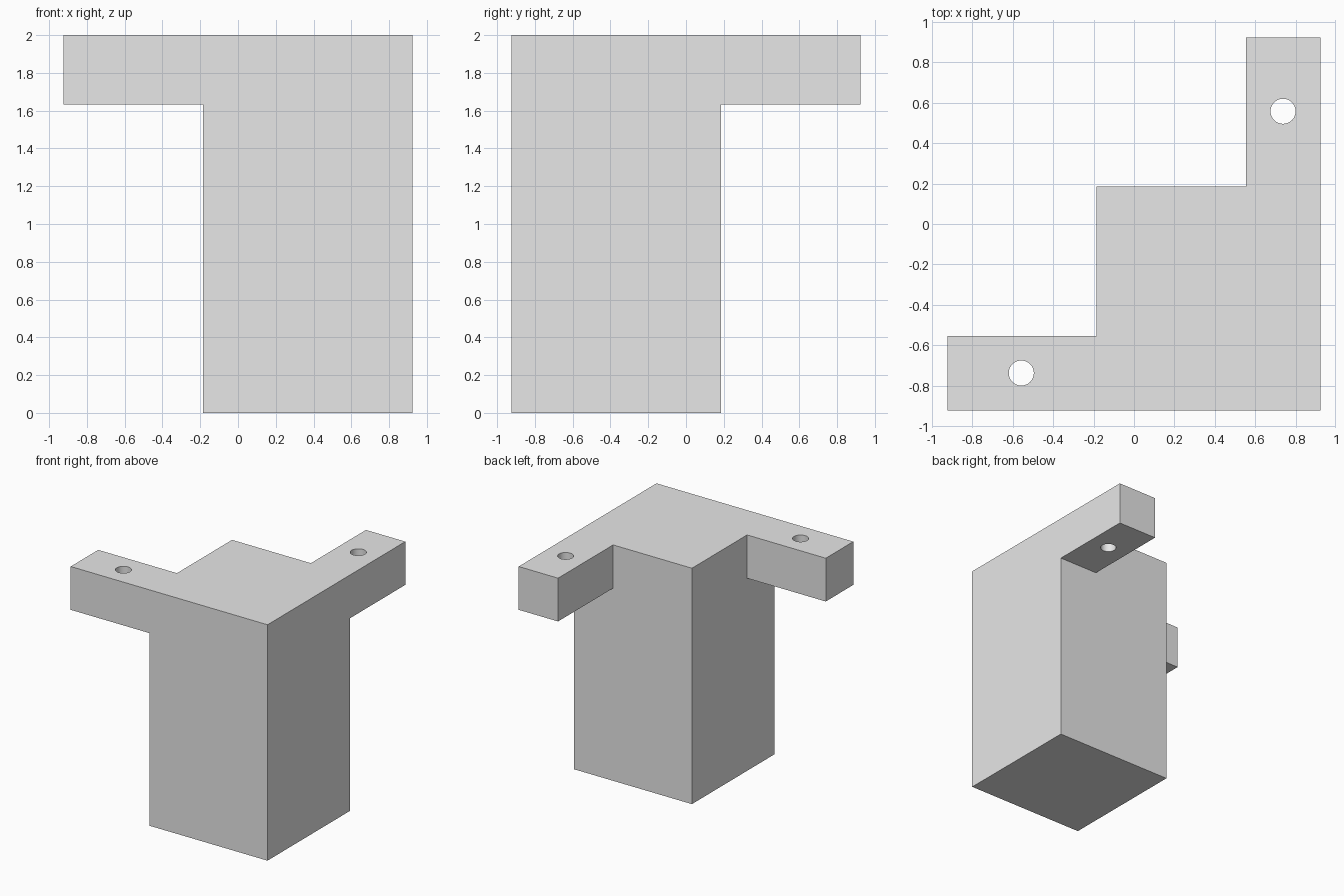
import bpy
import bmesh
from mathutils import Vector

cube = bpy.data.objects.get("Cube")
if cube:
    bpy.data.objects.remove(cube, do_unlink=True)

HALF = 0.923      # half of the overall width
INNER = 0.185     # inner faces of the post
ARM = 0.554       # inner faces of the arms
UNDER = 1.633     # underside of the arms
TOP = 2.0
HOLE_RADIUS = 0.062

grey = bpy.data.materials.new("light grey")
grey.use_nodes = True
grey.diffuse_color = (0.8, 0.8, 0.8, 1)
grey.node_tree.nodes["Principled BSDF"].inputs["Base Color"].default_value = (0.8, 0.8, 0.8, 1)


def add_object(name, bm):
    bmesh.ops.recalc_face_normals(bm, faces=bm.faces)
    mesh = bpy.data.meshes.new(name)
    bm.to_mesh(mesh)
    bm.free()
    mesh.materials.append(grey)
    obj = bpy.data.objects.new(name, mesh)
    bpy.context.collection.objects.link(obj)
    return obj


# Stepped top plan, raised to the thickness of the arms
plan = [(-HALF, -HALF), (-INNER, -HALF), (HALF, -HALF), (HALF, INNER),
        (HALF, HALF), (ARM, HALF), (ARM, INNER), (-INNER, INNER),
        (-INNER, -ARM), (-HALF, -ARM)]
bm = bmesh.new()
bottom = bm.faces.new([bm.verts.new((x, y, UNDER)) for x, y in plan])
raised = bmesh.ops.extrude_face_region(bm, geom=[bottom], use_keep_orig=True)
bmesh.ops.translate(bm, vec=(0, 0, TOP - UNDER),
                    verts=[v for v in raised["geom"] if isinstance(v, bmesh.types.BMVert)])

# Square post drawn down from the middle of the underside
bm.verts.ensure_lookup_table()
under = [v for v in bm.verts if abs(v.co.z - UNDER) < 1e-4]


def corner(x, y):
    return min(under, key=lambda v: (v.co - Vector((x, y, UNDER))).length)


for a, b in (((-INNER, -HALF), (-INNER, -ARM)), ((HALF, INNER), (ARM, INNER))):
    bmesh.ops.connect_verts(bm, verts=[corner(*a), corner(*b)])
post = max((f for f in bm.faces if all(v in under for v in f.verts)),
           key=lambda f: f.calc_area())
pulled = bmesh.ops.extrude_face_region(bm, geom=[post])
bmesh.ops.translate(bm, vec=(0, 0, -UNDER),
                    verts=[v for v in pulled["geom"] if isinstance(v, bmesh.types.BMVert)])
bmesh.ops.dissolve_limit(bm, angle_limit=0.01, verts=bm.verts, edges=bm.edges)
bracket = add_object("corner_post_with_arms", bm)

# Round screw holes through both arms
bm = bmesh.new()
for x, y in ((-0.558, -0.738), (0.738, 0.558)):
    drill = bmesh.ops.create_cone(bm, cap_ends=True, segments=48, depth=0.6,
                                  radius1=HOLE_RADIUS, radius2=HOLE_RADIUS)
    bmesh.ops.translate(bm, vec=(x, y, (UNDER + TOP) / 2), verts=drill["verts"])
cutter = add_object("hole_cutter", bm)
cutter.hide_render = True
cutter.display_type = 'WIRE'

cut = bracket.modifiers.new("screw_holes", 'BOOLEAN')
cut.operation = 'DIFFERENCE'
cut.solver = 'EXACT'
cut.object = cutter

bpy.context.view_layer.objects.active = bracket
bracket.select_set(True)
bpy.ops.object.modifier_apply(modifier=cut.name)
bpy.data.objects.remove(cutter, do_unlink=True)
bpy.ops.object.shade_smooth_by_angle()
